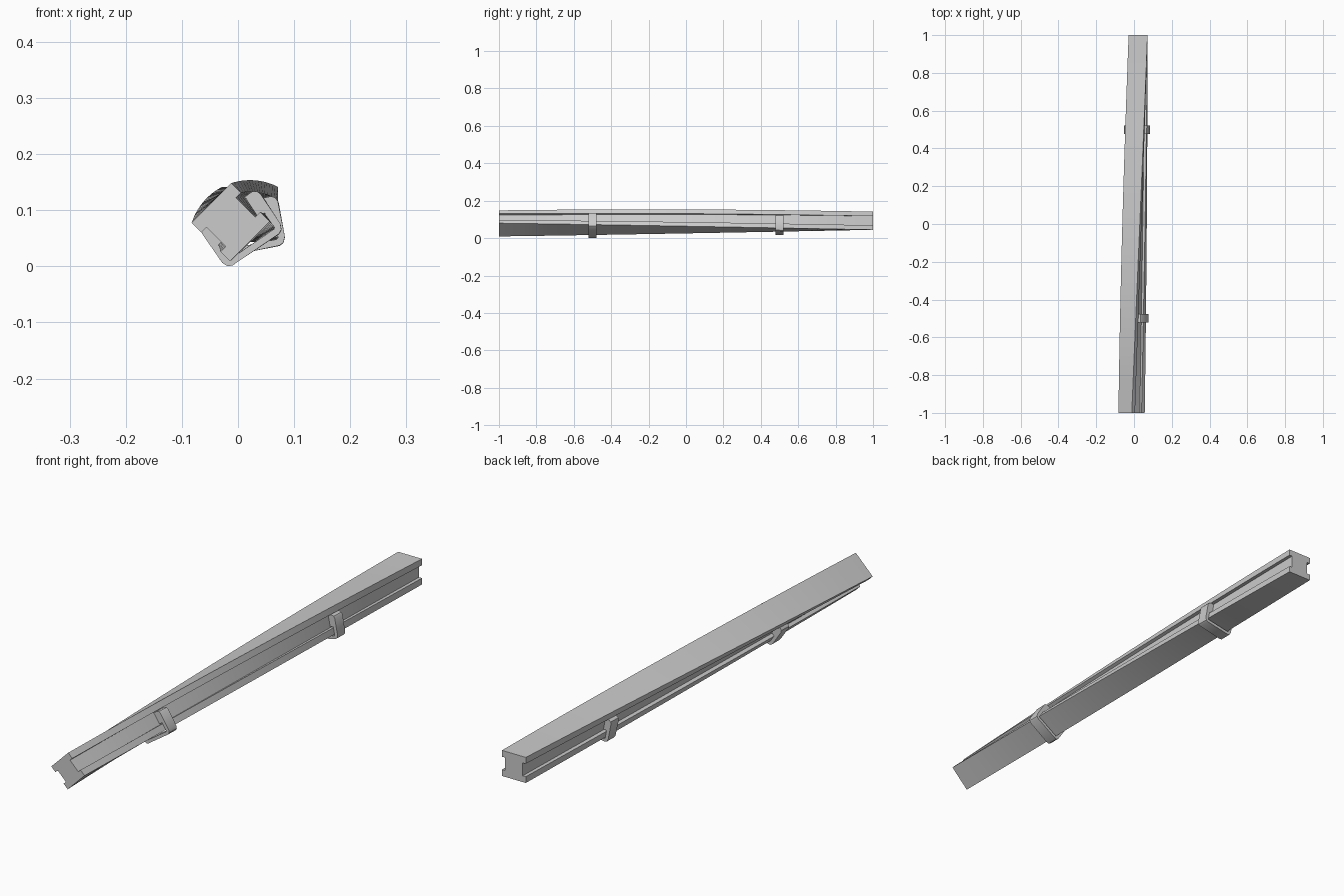
import bpy, bmesh, math
from mathutils import Vector

if "Cube" in bpy.data.objects:
    bpy.data.objects.remove(bpy.data.objects["Cube"])

PIVOT = (0.0215, 0.0445)   # twist axis, at the middle of the beam underside


def place(u, v, y):
    # section coordinates to world, turning 45 degrees along the length
    a = math.radians(22.5) * (1 - y)
    c, s = math.cos(a), math.sin(a)
    return Vector((PIVOT[0] + u * c - v * s, y, PIVOT[1] + u * s + v * c))


def twisted_extrusion(name, half, y0, y1, steps):
    # half: right half of a section from bottom to top, mirrored to the left
    section = half + [(-u, v) for u, v in reversed(half)]
    n = len(section)
    bm = bmesh.new()
    rings = [[bm.verts.new(place(u, v, y0 + (y1 - y0) * i / steps)) for u, v in section]
             for i in range(steps + 1)]
    for a, b in zip(rings, rings[1:]):
        for i in range(n):
            j = (i + 1) % n
            bm.faces.new((a[i], a[j], b[j], b[i]))
    bm.faces.new(rings[0])
    bm.faces.new(rings[-1])
    bmesh.ops.recalc_face_normals(bm, faces=bm.faces[:])
    mesh = bpy.data.meshes.new(name)
    bm.to_mesh(mesh)
    bm.free()
    ob = bpy.data.objects.new(name, mesh)
    bpy.context.collection.objects.link(ob)
    bpy.ops.object.select_all(action='DESELECT')
    ob.select_set(True)
    bpy.context.view_layer.objects.active = ob
    bpy.ops.object.shade_smooth_by_angle(angle=math.radians(30))
    return ob


# twisted beam with a groove down each side
W, H, D = 0.05, 0.097, 0.013
beam = [(W, 0), (W, 0.024), (W - D, 0.024), (W - D, 0.073), (W, 0.073), (W, H)]
twisted_extrusion("twisted_beam", beam, -1, 1, 16)

# clips wrapping the underside and hooking into the grooves
clip = [(0.050, -0.0178), (0.058, -0.014), (0.0625, -0.004), (0.063, 0.060),
        (0.060, 0.067), (0.053, 0.071), (0.037, 0.071), (0.037, 0.028),
        (0.050, 0.027), (0.050, -0.004), (0.047, -0.006)]
for name, y in (("front_clip", -0.5), ("rear_clip", 0.5)):
    twisted_extrusion(name, clip, y - 0.0225, y + 0.0225, 2)
